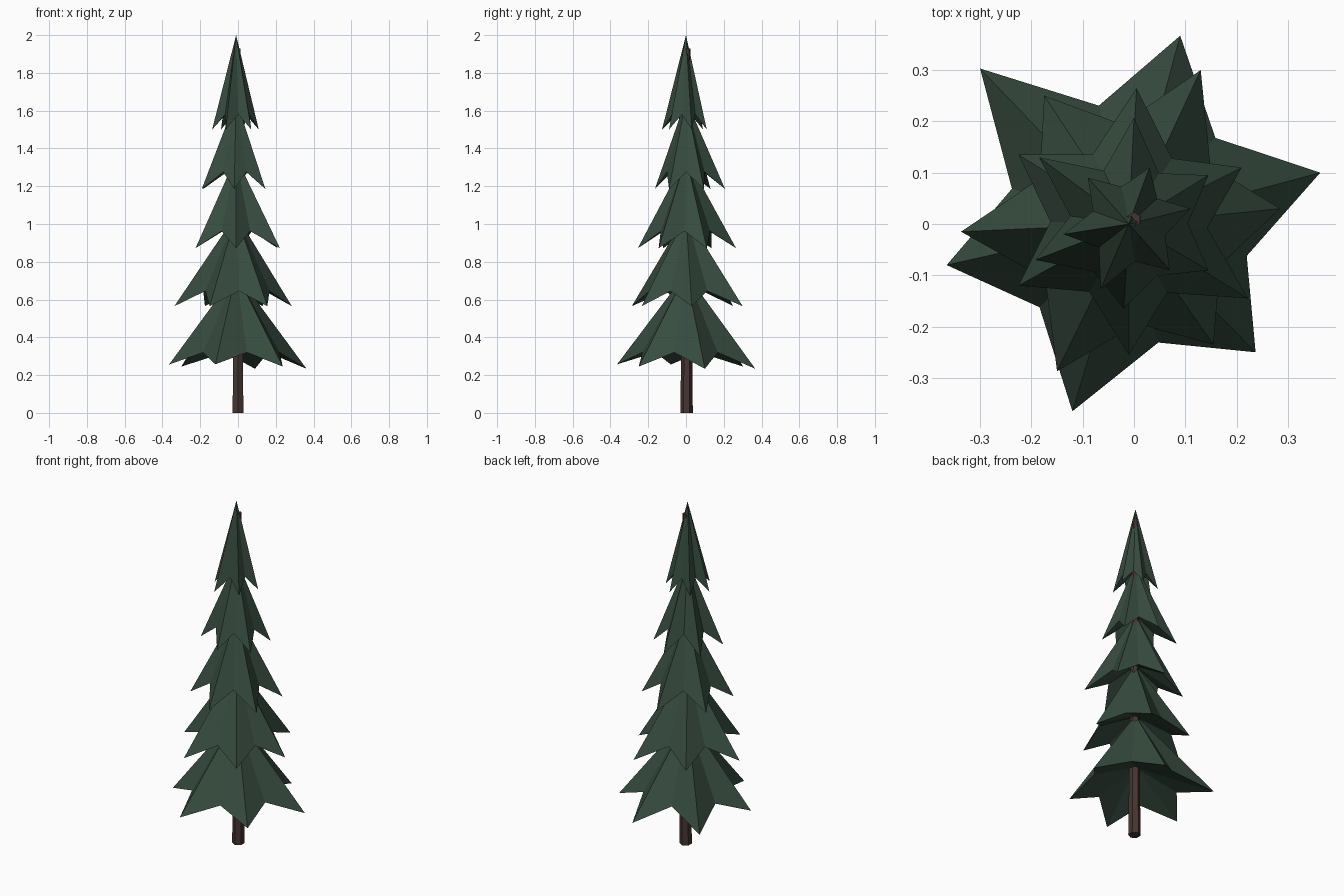
import bpy, bmesh
from math import atan2, cos, sin, pi
from mathutils import Vector

cube = bpy.data.objects.get("Cube")
if cube:
    bpy.data.objects.remove(cube, do_unlink=True)


def make_material(name, colour):
    mat = bpy.data.materials.new(name)
    mat.use_nodes = True
    mat.diffuse_color = (*colour, 1)
    mat.node_tree.nodes["Principled BSDF"].inputs["Base Color"].default_value = (*colour, 1)
    return mat


def finish(name, bm, mat):
    bmesh.ops.recalc_face_normals(bm, faces=bm.faces)
    mesh = bpy.data.meshes.new(name)
    bm.to_mesh(mesh)
    bm.free()
    mesh.materials.append(mat)
    obj = bpy.data.objects.new(name, mesh)
    bpy.context.collection.objects.link(obj)
    return obj


needle_green = make_material("needle green", (0.038, 0.072, 0.050))
bark_brown = make_material("bark brown", (0.062, 0.036, 0.030))
AXIS = Vector((-0.01, 0.0, 0.0))


def foliage_tier(name, tips, tip_z, valley_r, valley_z, apex_z, inner_z, tilt=0.0):
    """Folded star skirt: ridges run to the tips, creases to the valleys."""
    bm = bmesh.new()
    apex = bm.verts.new(AXIS + Vector((0, 0, apex_z)))
    inner = bm.verts.new(AXIS + Vector((0, 0, inner_z)))
    rim = []
    for i, (x, y) in enumerate(tips):
        nx, ny = tips[(i + 1) % len(tips)]
        a = atan2(y, x - AXIS.x)
        b = atan2(ny, nx - AXIS.x)
        mid = a + ((b - a) % (2 * pi)) / 2
        rim.append(bm.verts.new((x, y, tip_z - tilt * (x + y))))
        rim.append(bm.verts.new(AXIS + Vector((valley_r * cos(mid), valley_r * sin(mid), valley_z))))
    for i, v in enumerate(rim):
        w = rim[(i + 1) % len(rim)]
        bm.faces.new((apex, v, w))
        bm.faces.new((inner, w, v))
    return finish(name, bm, needle_green)


# Foliage, bottom to top; tips run anticlockwise from the left side
foliage_tier("foliage_bottom",
             [(.363, .10), (.09, .367), (-.30, .303), (-.365, -.08), (-.12, -.365), (.237, -.25)],
             0.245, 0.238, 0.32, 0.74, 0.42, tilt=0.025)
foliage_tier("foliage_lower",
             [(.285, .03), (.13, .30), (-.175, .25), (-.337, -.015), (-.15, -.287), (.155, -.235)],
             0.565, 0.195, 0.645, 1.05, 0.73)
foliage_tier("foliage_middle",
             [(.21, .11), (.005, .265), (-.225, .135), (-.225, -.12), (-.01, -.255), (.222, -.145)],
             0.872, 0.153, 0.962, 1.355, 1.04)
foliage_tier("foliage_upper",
             [(.145, .095), (0, .207), (-.185, .13), (-.192, -.07), (-.02, -.165), (.145, -.09)],
             1.185, 0.115, 1.275, 1.66, 1.35)
foliage_tier("foliage_top",
             [(.11, .03), (.03, .11), (-.09, .09), (-.137, -.02), (-.065, -.127), (.07, -.09)],
             1.5, 0.074, 1.58, 2.0, 1.64)

# Tapered trunk running up through the foliage
bm = bmesh.new()
bmesh.ops.create_cone(bm, cap_ends=True, segments=6, radius1=0.033, radius2=0.014, depth=1.93)
for v in bm.verts:
    v.co.z += 0.965
    v.co.y += 0.003 + 0.006 * v.co.z / 1.93
finish("trunk", bm, bark_brown)
